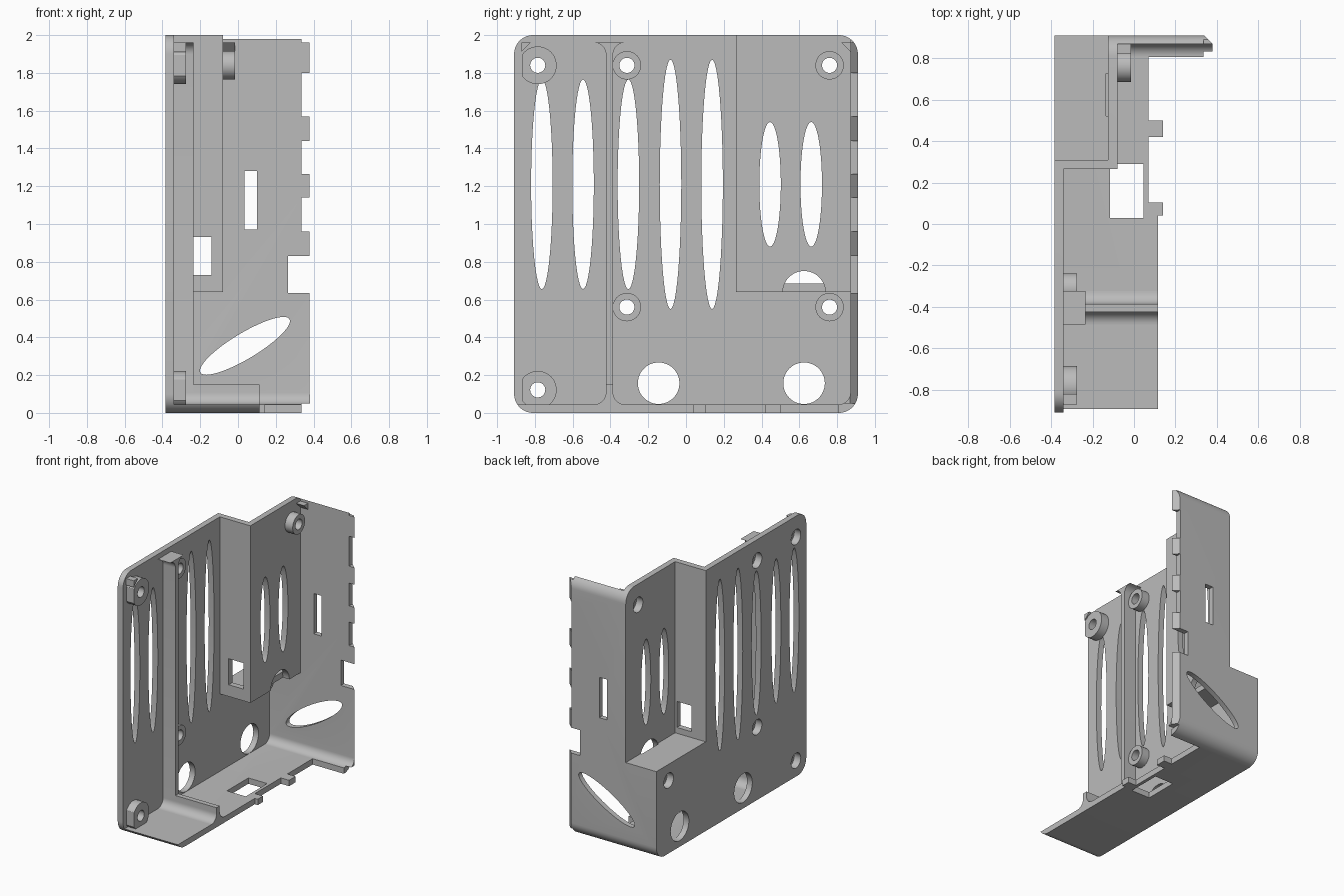
import bpy, bmesh
from math import cos, sin, radians

cube = bpy.data.objects.get("Cube")
if cube:
    bpy.data.objects.remove(cube, do_unlink=True)

grey = bpy.data.materials.new("plain grey")
grey.use_nodes = True
grey.diffuse_color = (0.5, 0.5, 0.5, 1)
grey.node_tree.nodes["Principled BSDF"].inputs["Base Color"].default_value = (0.5, 0.5, 0.5, 1)

PLACE = {"x": lambda a, b, t: (t, a, b),
         "y": lambda a, b, t: (a, t, b),
         "z": lambda a, b, t: (a, b, t)}


def prism(name, axis, pts, lo, hi):
    """Extrude a flat outline along one axis."""
    bm = bmesh.new()
    ends = [[bm.verts.new(PLACE[axis](a, b, t)) for a, b in pts] for t in (lo, hi)]
    bm.faces.new(ends[0])
    bm.faces.new(ends[1])
    n = len(pts)
    for i in range(n):
        j = (i + 1) % n
        bm.faces.new((ends[0][i], ends[0][j], ends[1][j], ends[1][i]))
    bmesh.ops.recalc_face_normals(bm, faces=bm.faces)
    mesh = bpy.data.meshes.new(name)
    bm.to_mesh(mesh)
    bm.free()
    mesh.materials.append(grey)
    ob = bpy.data.objects.new(name, mesh)
    bpy.context.collection.objects.link(ob)
    return ob


def box(x0, x1, y0, y1, z0, z1):
    return prism("cutter", "z", [(x0, y0), (x1, y0), (x1, y1), (x0, y1)], z0, z1)


def arc(ca, cb, r, start, end, n=10):
    return [(ca + r * cos(radians(start + (end - start) * i / n)),
             cb + r * sin(radians(start + (end - start) * i / n))) for i in range(n + 1)]


def ellipse(ca, cb, ra, rb, turn=0, n=48):
    c, s = cos(radians(turn)), sin(radians(turn))
    return [(ca + u * ra * c - v * rb * s, cb + u * ra * s + v * rb * c)
            for u, v in arc(0, 0, 1, 0, 360, n)[:-1]]


def cut(ob, cutter):
    """Subtract a cutter and throw it away."""
    mod = ob.modifiers.new("cut", "BOOLEAN")
    mod.operation = "DIFFERENCE"
    mod.solver = "EXACT"
    mod.object = cutter
    bpy.context.view_layer.update()
    deps = bpy.context.evaluated_depsgraph_get()
    mesh = bpy.data.meshes.new_from_object(ob.evaluated_get(deps))
    ob.modifiers.clear()
    ob.data = mesh
    bpy.data.objects.remove(cutter, do_unlink=True)


parts = []

# Outer block with rounded long edges, hollowed to leave side plate, floor and back wall
R = 0.1
outline = (arc(0.91 - R, 2 - R, R, 0, 90) + arc(R - 0.91, 2 - R, R, 90, 180)
           + arc(R - 0.91, R, R, 180, 270) + arc(0.91 - R, R, R, 270, 360))
shell = prism("case_shell", "x", outline, -0.385, 0.38)
parts.append(shell)
F = 0.062
cavity = prism("cavity", "x", [(-1, 0.045)] + arc(0.87 - F, 0.045 + F, F, -90, 0)
               + [(0.87, 2.2), (-1, 2.2)], -0.34, 1)
cut(cavity, box(-1, -0.08, 0.265, 1.2, 0.64, 3))
cut(shell, cavity)
cut(shell, box(-1, -0.125, 0.31, 1.2, 0.685, 3))

# Stepped floor edge with two tabs
for y0, y1, x in ((-1, 0.04, 0.115), (0.04, 0.105, 0.14), (0.105, 0.42, 0.07),
                  (0.42, 0.5, 0.14), (0.5, 0.806, 0.07)):
    cut(shell, box(x, 1, y0 - 0.0005, y1, -1, 0.5))

# Toothed back wall edge, chamfered on the outside
for z0, z1, x in ((-1, 0.05, 0.335), (0.635, 0.83, 0.265), (0.96, 1.14, 0.335),
                  (1.265, 1.44, 0.335), (1.57, 1.8, 0.335), (1.96, 3, 0.335)):
    cut(shell, box(x, 1, 0.7, 1.2, z0, z1))
cut(shell, prism("chamfer", "z", [(0.337, 0.912), (0.382, 0.867), (0.5, 0.867), (0.5, 1)], -1, 3))

# Vent slots in the side plate
for y, z, half in ((-0.763, 1.21, 0.555), (-0.545, 1.21, 0.555), (-0.305, 1.21, 0.555),
                   (-0.082, 1.21, 0.66), (0.138, 1.21, 0.66),
                   (0.445, 1.21, 0.33), (0.663, 1.21, 0.33)):
    cut(shell, prism("vent", "x", ellipse(y, z, 0.057, half), -0.6, 0.1))

# Round ports and the half-round relief above the ledge
for y in (-0.145, 0.625):
    cut(shell, prism("port", "x", ellipse(y, 0.157, 0.11, 0.11), -0.6, -0.2))
cut(shell, prism("relief", "x", ellipse(0.625, 0.638, 0.113, 0.113), -0.135, 0.1))

# Openings in floor, step wall and back wall
cut(shell, box(-0.115, 0.045, 0.03, 0.29, -1, 0.3))
cut(shell, box(-0.265, -0.14, 0.2, 0.4, 0.73, 0.93))
cut(shell, box(0.035, 0.1, 0.7, 1.2, 0.97, 1.28))
cut(shell, prism("slanted", "y", ellipse(0.037, 0.355, 0.275, 0.068, 31), 0.7, 1.2))

# Screw bosses, each drilled and counterbored from outside
for name, y, z, r, x in (("upper_front_boss", -0.785, 1.84, 0.1, -0.34),
                         ("lower_front_boss", -0.785, 0.122, 0.1, -0.34),
                         ("upper_middle_boss", -0.313, 1.84, 0.075, -0.34),
                         ("lower_middle_boss", -0.313, 0.56, 0.075, -0.34),
                         ("upper_back_boss", 0.76, 1.84, 0.075, -0.08),
                         ("lower_back_boss", 0.76, 0.56, 0.075, -0.34)):
    boss = prism(name, "x", ellipse(y, z, r, r), x - 0.005, x + 0.065)
    cut(boss, box(-1, 1, -1.2, -0.868, -1, 3))
    for ob in (boss, shell):
        cut(ob, prism("drill", "x", ellipse(y, z, 0.04, 0.04, n=32), x - 0.1, x + 0.2))
        cut(ob, prism("bore", "x", ellipse(y, z, 0.058, 0.058, n=32), x - 0.1, x + 0.01))
    parts.append(boss)

# Upright divider with flared foot and head, and the low floor ridge running on from it
MID, HALF = -0.405, 0.019
foot = [(MID - HALF - F, 0.03)] + arc(MID - HALF - F, 0.045 + F, F, -90, 0)
head = arc(MID - HALF - F, 1.96 - F, F, 0, 90)
for name, left, x1 in (("divider", foot + head, -0.235),
                       ("floor_ridge", foot + [(MID - HALF, 0.15)], 0.115)):
    right = [(2 * MID - y, z) for y, z in reversed(left)]
    parts.append(prism(name, "x", left + right, -0.345, x1))

# Small wedge lips at the top corners
for name, side, x in (("front_lip", -1, -0.34), ("back_lip", 1, -0.08)):
    wedge = [(side * 0.872, 1.96), (side * 0.822, 1.96), (side * 0.872, 1.91)]
    parts.append(prism(name, "x", wedge, x - 0.005, x + 0.065))

# Smooth the curved faces, keep the edges sharp
bpy.ops.object.select_all(action="DESELECT")
for ob in parts:
    ob.select_set(True)
bpy.context.view_layer.objects.active = shell
bpy.ops.object.shade_smooth_by_angle(angle=radians(30))
